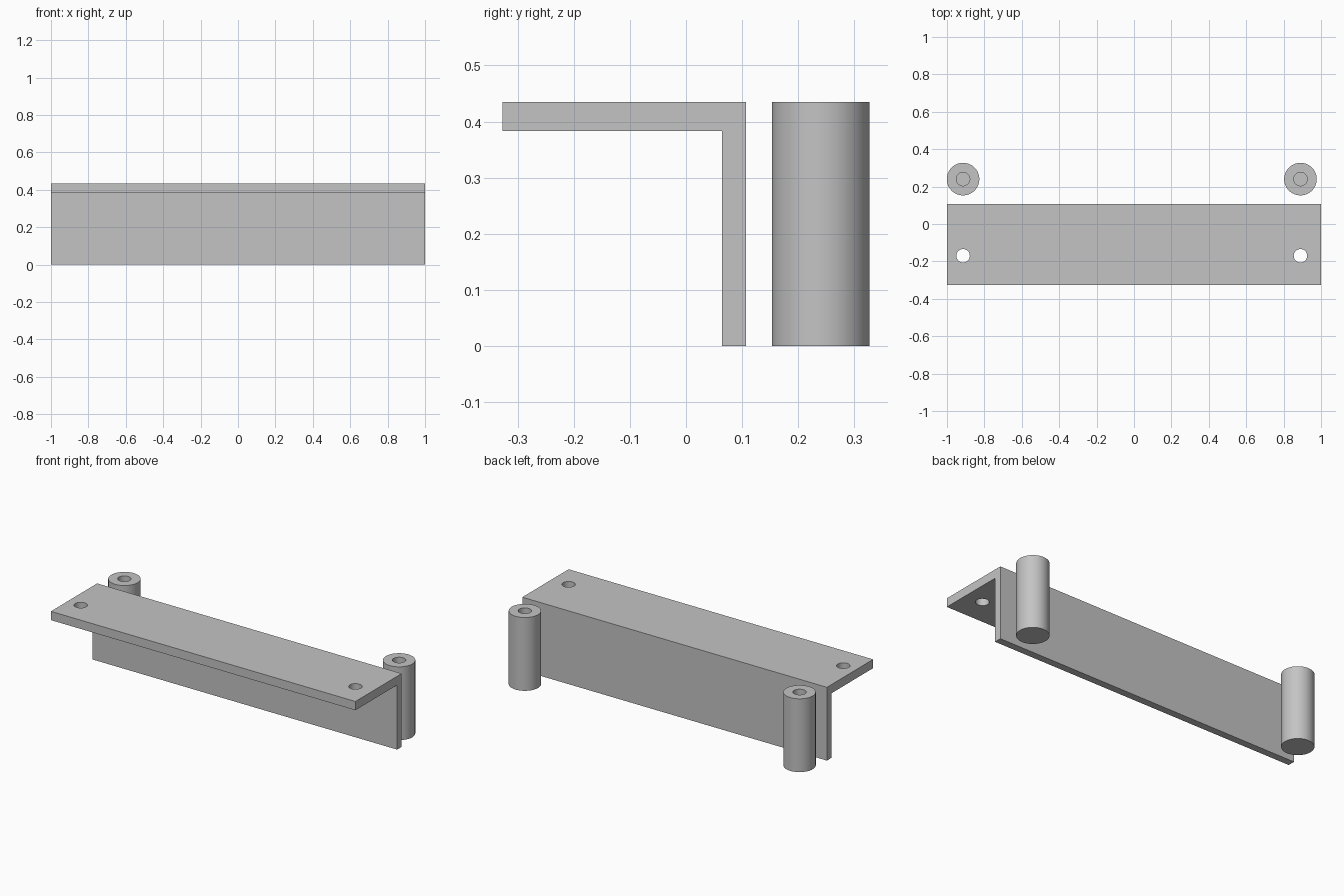
import bpy
import bmesh
import math
from mathutils import Matrix, Vector

cube = bpy.data.objects.get("Cube")
if cube:
    bpy.data.objects.remove(cube, do_unlink=True)

HEIGHT = 0.435
HOLE_RADIUS = 0.036
HOLE_XS = {"right": -0.914, "left": 0.89}

grey = bpy.data.materials.new("plain grey")
grey.use_nodes = True
grey.diffuse_color = (0.55, 0.55, 0.55, 1)
grey.node_tree.nodes["Principled BSDF"].inputs["Base Color"].default_value = (0.55, 0.55, 0.55, 1)


def make_object(name, bm):
    bmesh.ops.recalc_face_normals(bm, faces=bm.faces[:])
    mesh = bpy.data.meshes.new(name)
    bm.to_mesh(mesh)
    bm.free()
    mesh.materials.append(grey)
    obj = bpy.data.objects.new(name, mesh)
    bpy.context.collection.objects.link(obj)
    return obj


def select_only(obj):
    bpy.ops.object.select_all(action="DESELECT")
    obj.select_set(True)
    bpy.context.view_layer.objects.active = obj


def smooth(obj):
    select_only(obj)
    bpy.ops.object.shade_smooth_by_angle(angle=math.radians(30))


# Angle bracket: L-shaped profile extruded along its length
profile = [(-0.327, HEIGHT), (-0.327, 0.383), (0.064, 0.383),
           (0.064, 0), (0.107, 0), (0.107, HEIGHT)]
bm = bmesh.new()
face = bm.faces.new([bm.verts.new((-1, y, z)) for y, z in profile])
extruded = bmesh.ops.extrude_face_region(bm, geom=[face])["geom"]
bmesh.ops.translate(bm, vec=(2, 0, 0),
                    verts=[v for v in extruded if isinstance(v, bmesh.types.BMVert)])
bracket = make_object("angle_bracket", bm)

# Screw holes through the top flange
for side, x in HOLE_XS.items():
    bm = bmesh.new()
    bmesh.ops.create_cone(bm, cap_ends=True, segments=48, radius1=HOLE_RADIUS,
                          radius2=HOLE_RADIUS, depth=0.2,
                          matrix=Matrix.Translation((x, -0.17, 0.41)))
    cutter = make_object(side + "_hole_cutter", bm)
    cutter.hide_render = True
    cut = bracket.modifiers.new("screw hole", "BOOLEAN")
    cut.operation = "DIFFERENCE"
    cut.solver = "EXACT"
    cut.object = cutter
    select_only(bracket)
    bpy.ops.object.modifier_apply(modifier=cut.name)
    bpy.data.objects.remove(cutter, do_unlink=True)
smooth(bracket)

# Round posts with a blind hole in the top: half profile spun about the axis
post_profile = [(0, 0), (0.087, 0), (0.087, HEIGHT),
                (HOLE_RADIUS, HEIGHT), (HOLE_RADIUS, 0.13), (0, 0.13)]
for side, x in HOLE_XS.items():
    bm = bmesh.new()
    verts = [bm.verts.new((r, 0, z)) for r, z in post_profile]
    edges = [bm.edges.new(pair) for pair in zip(verts, verts[1:])]
    bmesh.ops.spin(bm, geom=verts + edges, cent=(0, 0, 0), axis=(0, 0, 1),
                   angle=math.tau, steps=64, use_duplicate=False)
    bmesh.ops.remove_doubles(bm, verts=bm.verts[:], dist=0.0005)
    post = make_object(side + "_post", bm)
    post.location = Vector((x, 0.24, 0))
    smooth(post)
